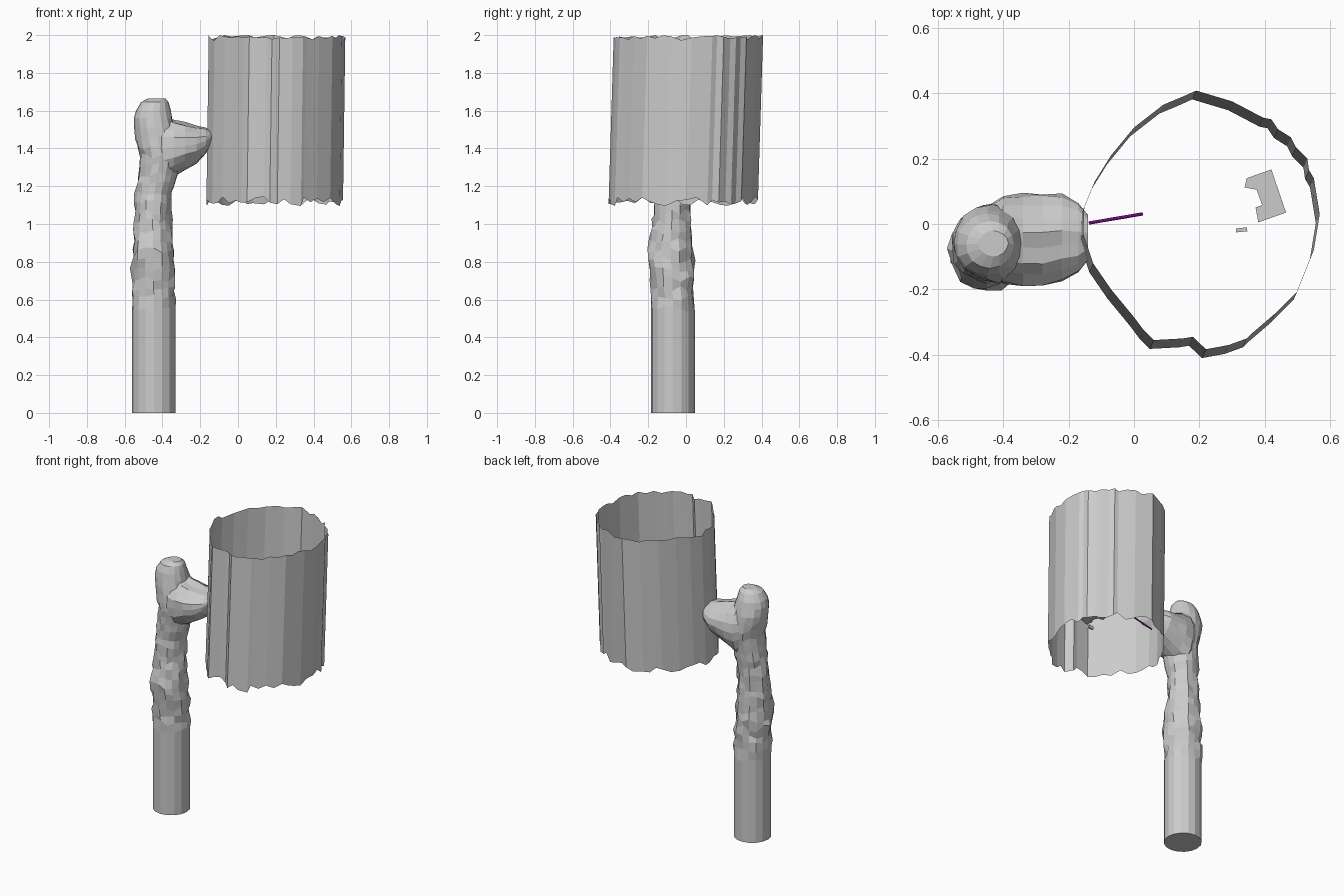
import bpy, bmesh, math, random
from mathutils import Vector, Matrix

if "Cube" in bpy.data.objects:
    bpy.data.objects.remove(bpy.data.objects["Cube"])

random.seed(7)


def finish(bm, name):
    bmesh.ops.recalc_face_normals(bm, faces=bm.faces)
    me = bpy.data.meshes.new(name)
    bm.to_mesh(me)
    bm.free()
    ob = bpy.data.objects.new(name, me)
    bpy.context.collection.objects.link(ob)
    return ob


def loft(name, rings, cap=True):
    """Skin a list of closed rings of points."""
    bm = bmesh.new()
    rows = [[bm.verts.new(p) for p in ring] for ring in rings]
    n = len(rows[0])
    for a, b in zip(rows, rows[1:]):
        for i in range(n):
            j = (i + 1) % n
            bm.faces.new((a[i], a[j], b[j], b[i]))
    if cap:
        bm.faces.new(rows[0])
        bm.faces.new(rows[-1])
    return finish(bm, name)


def interp(keys, t):
    for a, b in zip(keys, keys[1:]):
        if t <= b[0]:
            f = (t - a[0]) / (b[0] - a[0])
            return [p + (q - p) * f for p, q in zip(a[1:], b[1:])]
    return keys[-1][1:]


# Arm: smooth sleeve below, crumpled above, rounded knob on top
# keys: z, x min, x max, y min, y max
arm_keys = [(0, -.56, -.33, -.185, .047), (.6, -.56, -.33, -.185, .047),
            (.75, -.568, -.33, -.195, .047), (.85, -.56, -.335, -.21, .04),
            (1.0, -.555, -.35, -.18, .03), (1.15, -.545, -.345, -.17, .03),
            (1.25, -.53, -.32, -.17, .04), (1.35, -.52, -.30, -.18, .06),
            (1.43, -.54, -.30, -.18, .07), (1.5, -.553, -.33, -.17, .06),
            (1.56, -.55, -.345, -.165, .045), (1.61, -.54, -.36, -.155, .03),
            (1.645, -.515, -.365, -.135, .01), (1.665, -.475, -.385, -.10, -.02)]
N = 16
zs = [0, .55] + [.61 + .05 * i for i in range(20)] + [1.6, 1.645, 1.665]
rings = []
for z in zs:
    x0, x1, y0, y1 = interp(arm_keys, z)
    amp = 0 if z < .6 else (.11 if z < 1.3 else .04)
    ring = []
    for i in range(N):
        a = 2 * math.pi * i / N
        k = 1 + random.uniform(-amp, amp * .6)
        dz = random.uniform(-.018, .018) if .5 < z < 1.5 else 0
        ring.append(((x0 + x1) / 2 + (x1 - x0) / 2 * k * math.cos(a),
                     (y0 + y1) / 2 + (y1 - y0) / 2 * k * math.sin(a), z + dz))
    rings.append(ring)
loft("arm", rings)

# Hand: flat curled grip reaching toward the shell
# keys: x, y min, y max, z min, z max
hand_keys = [(-.47, -.14, .04, 1.28, 1.56), (-.40, -.18, .09, 1.22, 1.575),
             (-.34, -.195, .095, 1.25, 1.56), (-.28, -.195, .093, 1.285, 1.54),
             (-.22, -.175, .09, 1.32, 1.525), (-.17, -.15, .065, 1.37, 1.51),
             (-.14, -.11, .03, 1.43, 1.495)]
rings = []
for x, y0, y1, z0, z1 in hand_keys:
    ring = []
    for i in range(18):
        a = 2 * math.pi * i / 18
        k = 1 + random.uniform(-.05, .03)
        if math.sin(a) > .5 and i % 2 and x > -.36:
            k *= .93                       # grooves between fingers
        ring.append((x, (y0 + y1) / 2 + (y1 - y0) / 2 * k * math.cos(a),
                     (z0 + z1) / 2 + (z1 - z0) / 2 * k * math.sin(a)))
    rings.append(ring)
loft("hand", rings)

# Shell: open leaning tube with ragged rims, outline given at the top
outline = [(.19, .408), (.15, .39), (.09, .365), (0, .295), (-.07, .21), (-.12, .13),
           (-.152, .05), (-.155, -.03), (-.125, -.12), (-.07, -.20), (0, -.285),
           (.03, -.325), (.06, -.355), (.15, -.35), (.18, -.345), (.22, -.383),
           (.29, -.37), (.345, -.35), (.36, -.335), (.43, -.275), (.50, -.205),
           (.55, -.08), (.568, .03), (.55, .14), (.535, .165), (.53, .20), (.495, .235),
           (.48, .265), (.44, .29), (.42, .32), (.395, .325), (.30, .375)]
pts = []
for i, (x, y) in enumerate(outline):
    u, v = outline[(i + 1) % len(outline)]
    steps = max(1, round(math.hypot(u - x, v - y) / .045))
    pts += [(x + (u - x) * s / steps, y + (v - y) * s / steps) for s in range(steps)]
top = [(x, y, 2 - abs(random.gauss(.008, .011))) for x, y in pts]
bottom = [(x - .012, y - .027, random.uniform(1.095, 1.145)) for x, y in pts]
top[0] = (*pts[0], 2.0)
loft("shell", [bottom, top], cap=False)


def block(name, size, loc, rot):
    bm = bmesh.new()
    m = (Matrix.Translation(loc) @ Matrix.Rotation(rot, 4, 'Z')
         @ Matrix.Diagonal((*size, 1)))
    bmesh.ops.create_cube(bm, size=1, matrix=m)
    return finish(bm, name)


# Small notched block and chip inside the shell
bm = bmesh.new()
prof = [(.345, .14), (.42, .167), (.465, .035), (.38, .005), (.372, .05),
        (.392, .058), (.375, .105), (.338, .112)]
face = bm.faces.new([bm.verts.new((x, y, 1.19)) for x, y in prof])
ext = bmesh.ops.extrude_face_region(bm, geom=[face])
bmesh.ops.translate(bm, vec=(0, 0, .06),
                    verts=[v for v in ext['geom'] if isinstance(v, bmesh.types.BMVert)])
finish(bm, "inner_block")
block("inner_chip", (.034, .012, .02), (.329, -.018, 1.2), .1)

# Thin coloured rod held by the hand
a, b = Vector((-.138, .003, 1.35)), Vector((.027, .031, 1.36))
bm = bmesh.new()
m = Matrix.Translation((a + b) / 2) @ (b - a).to_track_quat('Z', 'Y').to_matrix().to_4x4()
bmesh.ops.create_cone(bm, cap_ends=True, segments=8, radius1=.005, radius2=.005,
                      depth=(b - a).length, matrix=m)
rod = finish(bm, "rod")
mat = bpy.data.materials.new("purple")
mat.diffuse_color = (.4, .01, .5, 1)
mat.use_nodes = True
mat.node_tree.nodes["Principled BSDF"].inputs["Base Color"].default_value = mat.diffuse_color
rod.data.materials.append(mat)
